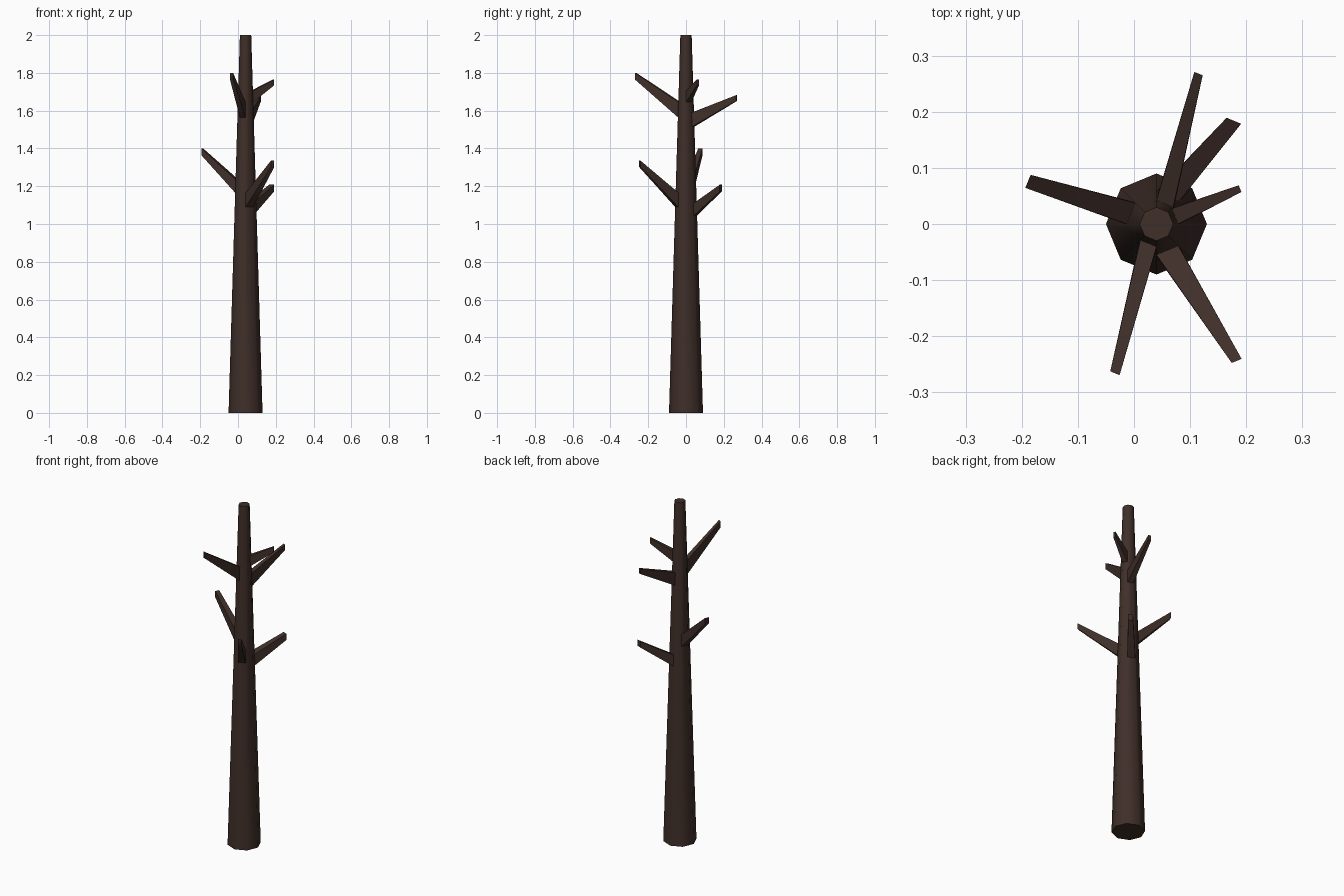
import bpy
import bmesh
from math import cos, sin, radians
from mathutils import Vector

if "Cube" in bpy.data.objects:
    bpy.data.objects.remove(bpy.data.objects["Cube"])

CX, HEIGHT, R_BASE, R_TOP, SIDES = 0.04, 2.0, 0.09, 0.03, 8

bark = bpy.data.materials.new("bark")
bark.diffuse_color = (0.05, 0.028, 0.022, 1)
bark.use_nodes = True
bark.node_tree.nodes["Principled BSDF"].inputs["Base Color"].default_value = bark.diffuse_color


def finish(name, bm):
    bmesh.ops.recalc_face_normals(bm, faces=bm.faces)
    mesh = bpy.data.meshes.new(name)
    bm.to_mesh(mesh)
    bm.free()
    mesh.materials.append(bark)
    obj = bpy.data.objects.new(name, mesh)
    bpy.context.collection.objects.link(obj)
    bpy.context.view_layer.objects.active = obj
    obj.select_set(True)
    bpy.ops.object.shade_smooth_by_angle(angle=radians(50))
    obj.select_set(False)


def trunk_point(angle, z):
    r = R_BASE + (R_TOP - R_BASE) * z / HEIGHT
    return Vector((CX + r * cos(radians(angle)), r * sin(radians(angle)), z))


# Tapered eight-sided trunk
bm = bmesh.new()
rings = [[bm.verts.new(trunk_point(i * 360 / SIDES, z)) for i in range(SIDES)]
         for z in (0, HEIGHT)]
for i in range(SIDES):
    j = (i + 1) % SIDES
    bm.faces.new((rings[0][i], rings[0][j], rings[1][j], rings[1][i]))
bm.faces.new(rings[0])
bm.faces.new(rings[1])
finish("trunk", bm)


def branch(name, face, z0, z1, tip, width, height):
    """Four-sided stub drawn out of one trunk facet to a smaller upright end."""
    a, b = face - 22.5, face + 22.5
    base = [trunk_point(a, z0), trunk_point(b, z0),
            trunk_point(b, z1), trunk_point(a, z1)]
    side = Vector((-sin(radians(face)), cos(radians(face)), 0)) * width / 2
    up = Vector((0, 0, height / 2))
    tip = Vector(tip)
    end = [tip - side - up, tip + side - up, tip + side + up, tip - side + up]
    bm = bmesh.new()
    v0 = [bm.verts.new(p) for p in base]
    v1 = [bm.verts.new(p) for p in end]
    for i in range(4):
        j = (i + 1) % 4
        bm.faces.new((v0[i], v0[j], v1[j], v1[i]))
    bm.faces.new(v1)
    finish(name, bm)


# Branches: facet direction, base heights, tip centre, tip width and height
branch("branch_left", 157.5, 1.165, 1.235, (-0.189, 0.076, 1.382), 0.025, 0.036)
branch("branch_low_back", 67.5, 1.045, 1.11, (0.178, 0.184, 1.19), 0.028, 0.036)
branch("branch_low_front", -67.5, 1.09, 1.165, (0.183, -0.244, 1.318), 0.019, 0.034)
branch("branch_high_back", 67.5, 1.515, 1.59, (0.115, 0.268, 1.667), 0.016, 0.03)
branch("branch_high_front", -112.5, 1.565, 1.645, (-0.034, -0.266, 1.782), 0.018, 0.036)
branch("branch_right", 22.5, 1.645, 1.705, (0.189, 0.063, 1.75), 0.013, 0.032)
